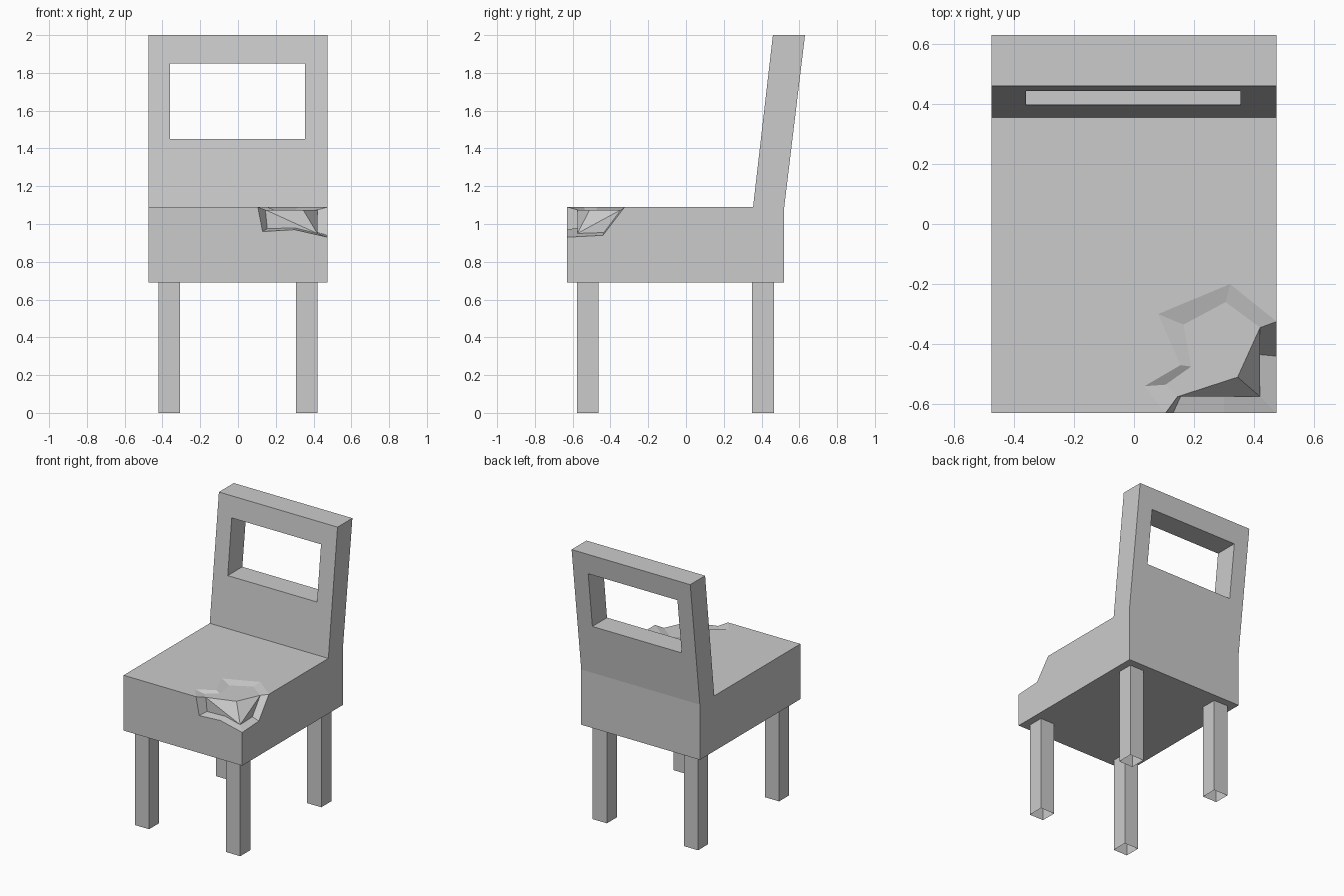
import bpy, bmesh

if "Cube" in bpy.data.objects:
    bpy.data.objects.remove(bpy.data.objects["Cube"])

W = 0.475            # half width
Y0, Y1, YB = -0.63, 0.355, 0.52   # seat front, backrest front, seat back
Z0, Z1, Z2 = 0.69, 1.09, 2.0      # seat bottom, seat top, backrest top


def build(name, polys):
    """Mesh from polygons given as coordinate lists, welded at shared points."""
    bm = bmesh.new()
    cache = {}

    def vert(p):
        key = tuple(round(c, 4) for c in p)
        if key not in cache:
            cache[key] = bm.verts.new(key)
        return cache[key]

    for poly in polys:
        bm.faces.new([vert(p) for p in poly])
    bmesh.ops.recalc_face_normals(bm, faces=bm.faces)
    mesh = bpy.data.meshes.new(name)
    bm.to_mesh(mesh)
    bm.free()
    obj = bpy.data.objects.new(name, mesh)
    bpy.context.collection.objects.link(obj)
    return obj


# Torn corner: rim of the hole on the seat cover, from right side round to front
rim = [(W, -0.325, Z1), (0.32, -0.2, Z1), (0.08, -0.3, Z1), (0.155, -0.47, Z1),
       (0.035, -0.54, Z1), (0.105, Y0, Z1), (0.13, Y0, 0.96), (0.3, Y0, 0.97),
       (W, Y0, 0.93), (W, -0.44, 0.94)]
# Matching edge of the stuffing inside
T = 1.075
pad = [(0.42, -0.345, T), (0.305, -0.26, T), (0.165, -0.335, T), (0.19, -0.475, T),
       (0.105, -0.535, T), (0.145, -0.575, T), (0.155, -0.575, 0.975),
       (0.3, -0.575, 0.98), (0.42, -0.575, 0.95), (0.42, -0.435, 0.955)]
dent = (0.345, -0.51, T)

# Seat block with the torn corner left open
FL, FR = (-W, Y0, Z0), (W, Y0, Z0)
BL, BR = (-W, YB, Z0), (W, YB, Z0)
seat = [
    [FL, BL, BR, FR],
    [BL, (-W, YB, Z1), (W, YB, Z1), BR],
    [FL, (-W, Y0, Z1), (-W, Y1, Z1), (-W, YB, Z1), BL],
    [FR, BR, (W, YB, Z1), (W, Y1, Z1), rim[0], rim[9], rim[8]],
    [FL, FR, rim[8], rim[7], rim[6], rim[5], (-W, Y0, Z1)],
    [(-W, Y0, Z1)] + rim[5::-1] + [(W, Y1, Z1), (-W, Y1, Z1)],
]
# Torn walls between cover and stuffing, then the stuffing surface
n = len(rim)
seat += [[rim[i], rim[(i + 1) % n], pad[(i + 1) % n], pad[i]] for i in range(n)]
seat += [pad[0:6] + [dent], [pad[5], dent, pad[8]], [dent, pad[0], pad[8]],
         [pad[5], pad[6], pad[7], pad[8]], [pad[0], pad[8], pad[9]]]
build("seat", seat)

# Leaning backrest with a rectangular window
xs = [-W, -0.36, 0.355, W]
zs = [Z1, 1.45, 1.85, Z2]


def back_pt(i, k, rear):
    t = (zs[k] - Z1) / (Z2 - Z1)
    y = YB + 0.11 * t if rear else Y1 + 0.105 * t
    return (xs[i], y, zs[k])


def bridge(a, b):
    return [back_pt(*a, 0), back_pt(*b, 0), back_pt(*b, 1), back_pt(*a, 1)]


back = []
for i in range(3):
    for k in range(3):
        if (i, k) != (1, 1):
            for rear in (0, 1):
                back.append([back_pt(i, k, rear), back_pt(i + 1, k, rear),
                             back_pt(i + 1, k + 1, rear), back_pt(i, k + 1, rear)])
for j in range(3):
    back += [bridge((0, j), (0, j + 1)), bridge((3, j), (3, j + 1)),
             bridge((j, 3), (j + 1, 3))]
hole = [(1, 1), (2, 1), (2, 2), (1, 2)]
back += [bridge(hole[j], hole[(j + 1) % 4]) for j in range(4)]
build("backrest", back)

# Four square legs, hollow underneath
for side, sx in (("left", -1), ("right", 1)):
    for end, y in (("front", -0.577), ("back", 0.35)):
        x0, x1 = sx * 0.308, sx * 0.422
        ring = [(x0, y), (x1, y), (x1, y + 0.115), (x0, y + 0.115)]
        legs = [[(*ring[j], 0), (*ring[(j + 1) % 4], 0),
                 (*ring[(j + 1) % 4], Z0), (*ring[j], Z0)] for j in range(4)]
        build(f"{end}_{side}_leg", legs)
